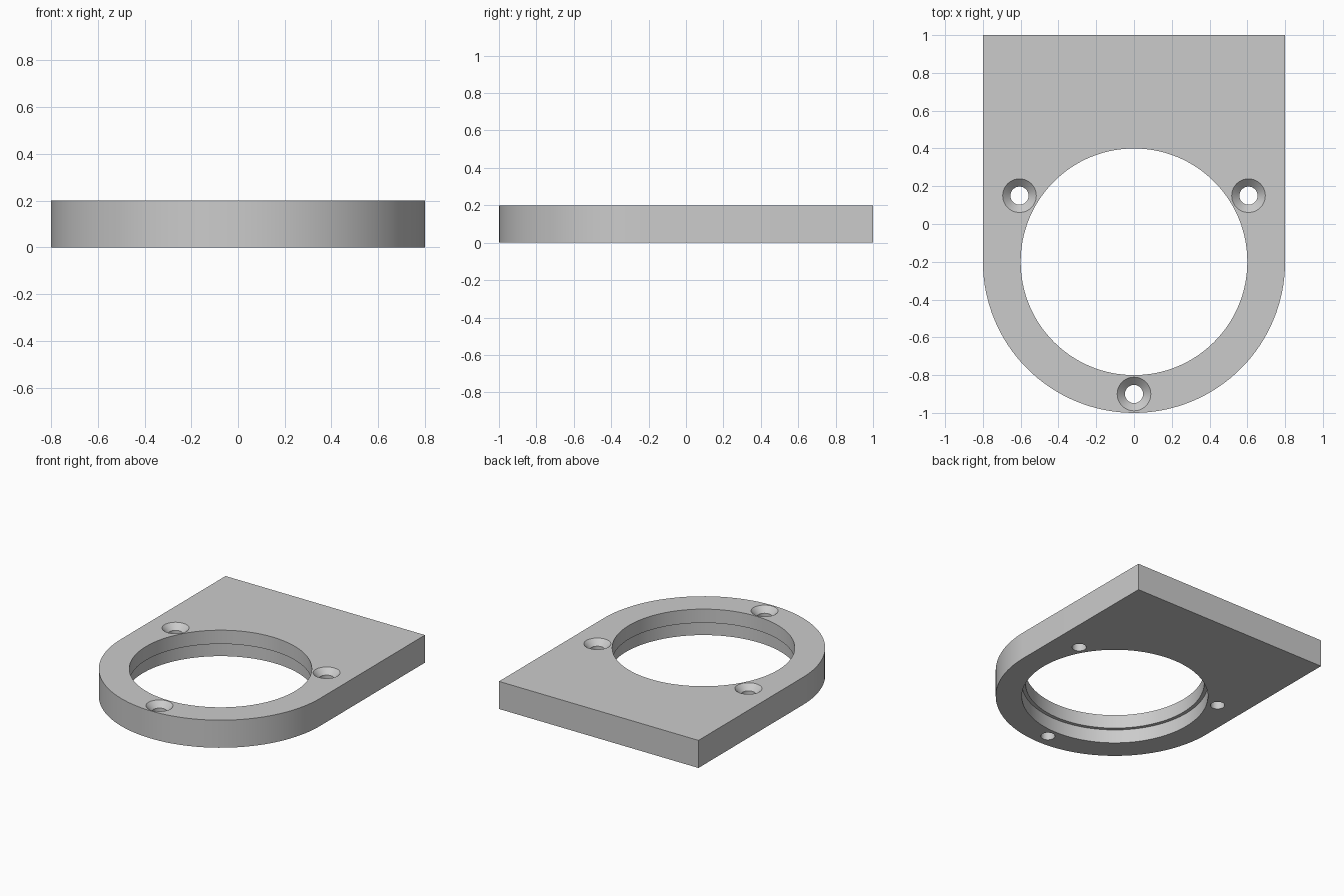
import bpy, bmesh, math

if "Cube" in bpy.data.objects:
    bpy.data.objects.remove(bpy.data.objects["Cube"], do_unlink=True)

THICK = 0.2
RING_Y = -0.2      # centre of the rounded end
OUTER_R = 0.8
BOLT_R = 0.7

grey = bpy.data.materials.new("plain grey")
grey.use_nodes = True
colour = (0.6, 0.6, 0.6, 1)
grey.diffuse_color = colour
grey.node_tree.nodes["Principled BSDF"].inputs["Base Color"].default_value = colour


def add_object(name, bm):
    bmesh.ops.recalc_face_normals(bm, faces=bm.faces)
    mesh = bpy.data.meshes.new(name)
    bm.to_mesh(mesh)
    bm.free()
    mesh.materials.append(grey)
    obj = bpy.data.objects.new(name, mesh)
    bpy.context.collection.objects.link(obj)
    return obj


def lathe(name, profile, x, y, sides):
    """Closed solid of revolution from (radius, height) pairs."""
    bm = bmesh.new()
    rings = []
    for r, z in profile:
        angles = [2 * math.pi * i / sides for i in range(sides)]
        rings.append([bm.verts.new((x + r * math.cos(a), y + r * math.sin(a), z)) for a in angles])
    for low, high in zip(rings, rings[1:]):
        for i in range(sides):
            j = (i + 1) % sides
            bm.faces.new((low[i], low[j], high[j], high[i]))
    bm.faces.new(rings[0])
    bm.faces.new(rings[-1])
    return add_object(name, bm)


# Plate: square back, half-round front
bm = bmesh.new()
STEPS = 64
outline = [(OUTER_R, 1), (-OUTER_R, 1)]
for i in range(STEPS + 1):
    a = math.pi + math.pi * i / STEPS
    outline.append((OUTER_R * math.cos(a), RING_Y + OUTER_R * math.sin(a)))
base = bm.faces.new([bm.verts.new((x, y, 0)) for x, y in outline])
top = bmesh.ops.extrude_face_region(bm, geom=[base])
bmesh.ops.translate(bm, vec=(0, 0, THICK),
                    verts=[v for v in top["geom"] if isinstance(v, bmesh.types.BMVert)])
plate = add_object("mounting_plate", bm)

# Large opening, stepped wider on the underside
cutters = [lathe("opening_cutter",
                 [(0.625, -0.1), (0.625, 0.1), (0.6, 0.1), (0.6, 0.3)], 0, RING_Y, 128)]

# Three countersunk screw holes
for i in range(3):
    a = math.radians(-90 + 120 * i)
    cutters.append(lathe(f"screw_hole_cutter_{i + 1}",
                         [(0.048, -0.1), (0.048, 0.16), (0.089, THICK), (0.089, 0.3)],
                         BOLT_R * math.cos(a), RING_Y + BOLT_R * math.sin(a), 48))

bpy.ops.object.select_all(action="DESELECT")
bpy.context.view_layer.objects.active = plate
plate.select_set(True)
for cutter in cutters:
    mod = plate.modifiers.new(cutter.name, "BOOLEAN")
    mod.operation = "DIFFERENCE"
    mod.solver = "EXACT"
    mod.object = cutter
    bpy.ops.object.modifier_apply(modifier=mod.name)
for cutter in cutters:
    bpy.data.objects.remove(cutter, do_unlink=True)

bpy.ops.object.shade_smooth_by_angle(angle=math.radians(30))
